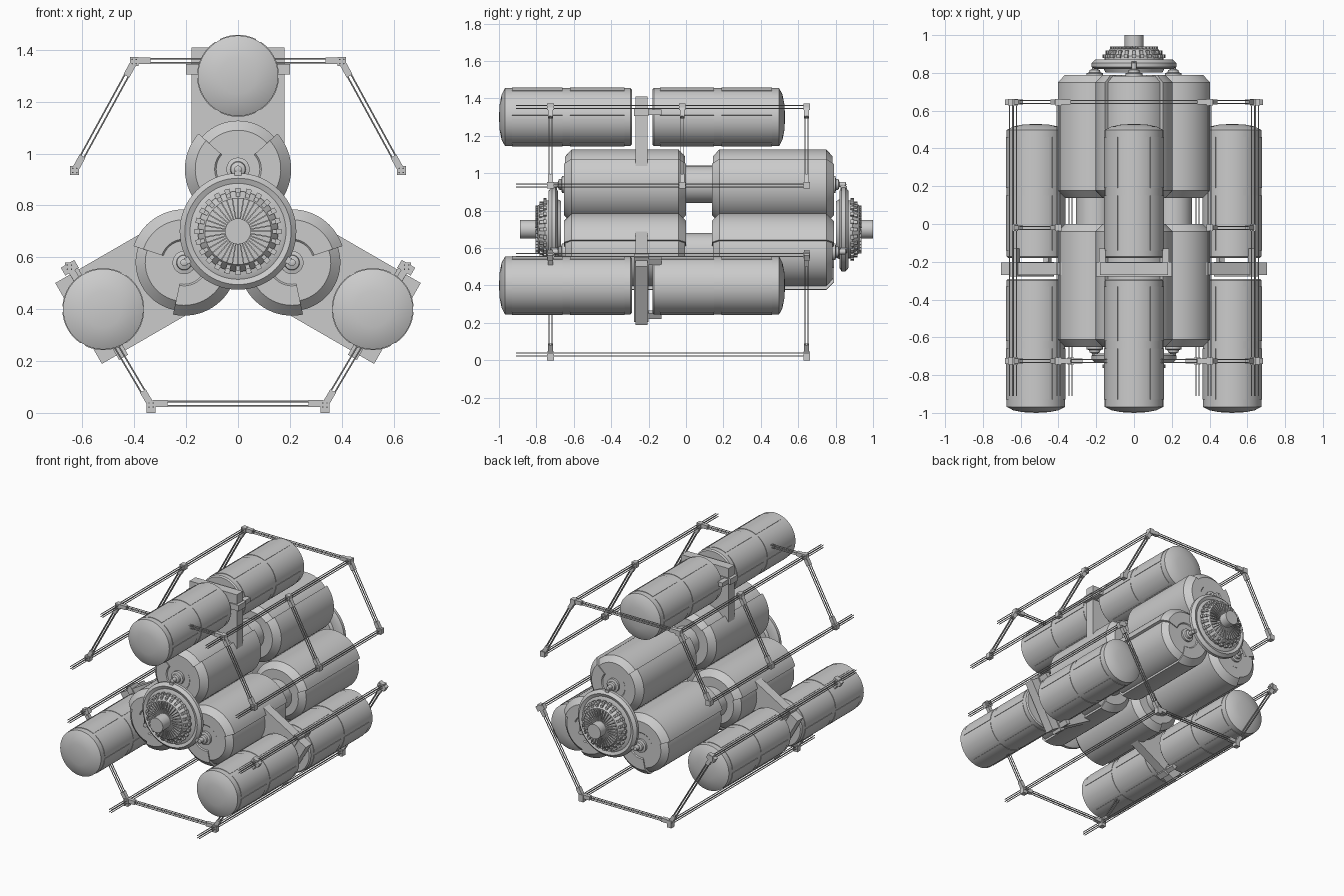
import bpy, bmesh
from math import pi, sin, cos, radians
from mathutils import Matrix, Vector

if "Cube" in bpy.data.objects:
    bpy.data.objects.remove(bpy.data.objects["Cube"])

CZ = 0.70                       # height of the central axis (runs along y)
ARMS = [0, 2 * pi / 3, -2 * pi / 3]


def place(angle, radius=0.0):
    """Frame on the central axis, turned about y and pushed outward."""
    return (Matrix.Translation((0, 0, CZ)) @ Matrix.Rotation(angle, 4, 'Y')
            @ Matrix.Translation((0, 0, radius)))


def finish(name, bm, smooth=True):
    bmesh.ops.remove_doubles(bm, verts=bm.verts, dist=1e-5)
    bmesh.ops.recalc_face_normals(bm, faces=bm.faces)
    me = bpy.data.meshes.new(name)
    bm.to_mesh(me)
    bm.free()
    ob = bpy.data.objects.new(name, me)
    bpy.context.collection.objects.link(ob)
    if smooth:
        bpy.ops.object.select_all(action='DESELECT')
        ob.select_set(True)
        bpy.context.view_layer.objects.active = ob
        bpy.ops.object.shade_smooth_by_angle(angle=radians(32))
    return ob


def lathe(bm, prof, mat, a0=0.0, a1=2 * pi, n=48):
    """Revolve (radius, y) points about y; a partial sweep is a closed capped sector."""
    full = a1 - a0 > 2 * pi - 1e-4
    rings = []
    for i in range(n if full else n + 1):
        a = a0 + (a1 - a0) * i / n
        rings.append([bm.verts.new(mat @ Vector((r * sin(a), y, r * cos(a)))) for r, y in prof])
    m = len(prof)
    for i in range(n):
        A, B = rings[i], rings[(i + 1) % len(rings)]
        for j in range(m - 1 if full else m):
            k = (j + 1) % m
            loop = [A[j], A[k]]
            if prof[k][0] > 0:
                loop.append(B[k])
            if prof[j][0] > 0:
                loop.append(B[j])
            if len(loop) > 2:
                bm.faces.new(loop)
    if not full:
        bm.faces.new(rings[0])
        bm.faces.new(rings[-1])


def box(bm, lo, hi, mat=Matrix()):
    lo, hi = Vector(lo), Vector(hi)
    size = Matrix.Diagonal((*(hi - lo), 1))
    bmesh.ops.create_cube(bm, size=1, matrix=mat @ Matrix.Translation((lo + hi) / 2) @ size)


def axis_frame(p, q):
    d = q - p
    return Matrix.Translation((p + q) / 2) @ d.to_track_quat('Z', 'Y').to_matrix().to_4x4()


def rod(bm, p, q, r, n=8):
    p, q = Vector(p), Vector(q)
    bmesh.ops.create_cone(bm, cap_ends=True, segments=n, radius1=r, radius2=r,
                          depth=(q - p).length, matrix=axis_frame(p, q))


def truss(bm, p, q, clamps=True):
    """Four thin parallel rods with a clamp block at each end."""
    p, q = Vector(p), Vector(q)
    f = axis_frame(p, q)
    h = (q - p).length / 2
    for sx in (-1, 1):
        for sy in (-1, 1):
            rod(bm, f @ Vector((sx * .008, sy * .008, -h)), f @ Vector((sx * .008, sy * .008, h)), .003, 6)
    if clamps:
        for s in (-1, 1):
            c = s * (h - .035)
            box(bm, (-.013, -.013, c - .028), (.013, .013, c + .028), f)


# Outer tanks: domed outer end, plain end at the bracket, raised skin panels
for a in ARMS:
    m = place(a, 0.60)
    for label, y0, y1, s in (("front", -1.0, -0.29, 1), ("rear", 0.53, -0.18, -1)):
        bm = bmesh.new()
        lathe(bm, [(0, y0), (.07, y0 + s * .004), (.12, y0 + s * .014), (.155, y0 + s * .032),
                   (.155, y1 - s * .008), (.147, y1), (0, y1)], m, n=64)
        finish(f"outer_tank_{label}", bm)
        bm = bmesh.new()
        for ya, yb in ((.07, .34), (.38, .67)):
            for i in range(6):
                c = i * pi / 3
                prof = [(.150, y0 + s * ya), (.158, y0 + s * ya), (.158, y0 + s * yb), (.150, y0 + s * yb)]
                lathe(bm, prof, m, c - .46, c + .46, 10)
        finish(f"outer_tank_panels_{label}", bm)

# Inner tanks: chamfered body, thicker shell open on the outward side, joining neck
for a in ARMS:
    m = place(a, 0.24)
    for label, y0, y1 in (("front", -.652, 0.0), ("rear", .138, .79)):
        bm = bmesh.new()
        lathe(bm, [(0, y0 + .006), (.15, y0 + .006), (.187, y0 + .04),
                   (.187, y1 - .04), (.15, y1 - .006), (0, y1 - .006)], m, n=64)
        finish(f"inner_tank_{label}", bm)
        bm = bmesh.new()
        lathe(bm, [(.08, y0 + .01), (.09, y0), (.165, y0), (.205, y0 + .04),
                   (.205, y1 - .04), (.165, y1), (.09, y1), (.08, y1 - .01)],
              m, radians(48), radians(312), 48)
        finish(f"inner_tank_shell_{label}", bm)
    bm = bmesh.new()
    lathe(bm, [(0, -.02), (.1, -.02), (.1, .16), (0, .16)], m)
    finish("inner_tank_neck", bm)

# End hubs: collar ring, finned dome, vaned face and nozzle pipe
for label, base, s, tip in (("front", -.655, -1, .233), ("rear", .79, 1, .21)):
    m = place(0) @ Matrix.Translation((0, base, 0)) @ Matrix.Diagonal((1, s, 1, 1))
    bm = bmesh.new()
    lathe(bm, [(0, .012), (.15, .012), (.16, .03), (.205, .03), (.225, .042), (.225, .062),
               (.205, .08), (.185, .072), (.165, .08), (0, .08)], m, n=64)
    finish(f"hub_collar_{label}", bm)
    bm = bmesh.new()
    lathe(bm, [(.155, .07), (.155, .10), (.128, .136), (.06, .142), (0, .142)], m, n=64)
    finish(f"hub_dome_{label}", bm)
    bm = bmesh.new()
    lathe(bm, [(0, .13), (.05, .13), (.05, tip), (0, tip)], m, n=32)
    finish(f"hub_nozzle_{label}", bm)
    bm = bmesh.new()
    for i in range(36):
        r = m @ Matrix.Rotation(i * pi / 18, 4, 'Y')
        box(bm, (-.0025, .13, .045), (.0025, .149, .128), r)
    for i in range(24):
        r = m @ Matrix.Rotation(i * pi / 12, 4, 'Y')
        box(bm, (-.01, .09, .13), (.01, .108, .168), r)
        box(bm, (-.008, .105, .115), (.008, .128, .15), r)
    finish(f"hub_vanes_{label}", bm, False)

    # Feed pipes from each inner tank end into the hub collar
    bm = bmesh.new()
    for a in ARMS:
        f = place(a) @ Matrix.Translation((0, base, 0)) @ Matrix.Diagonal((1, s, 1, 1))
        off = f @ Matrix.Translation((0, 0, .24))
        lathe(bm, [(0, -.01), (.045, -.01), (.045, .008), (.03, .012), (.028, .025),
                   (.014, .03), (.014, .062), (0, .068)], off, n=20)
        rod(bm, f @ Vector((0, .052, .245)), f @ Vector((0, .052, .18)), .013, 16)
        box(bm, (-.013, .035, .2), (.013, .07, .232), f)
    finish(f"feed_pipes_{label}", bm)

# Brackets holding each outer tank pair to the inner tank
for a in ARMS:
    f = place(a)
    bm = bmesh.new()
    box(bm, (-.18, -.27, .24), (.18, -.205, .71), f)
    finish("bracket_plate", bm, False)
    bm = bmesh.new()
    box(bm, (-.2, -.278, .605), (.2, -.2, .645), f)
    for s in (-1, 1):
        x = sorted((s * .15, s * .185))
        box(bm, (x[0], -.21, .61), (x[1], -.13, .64), f)
    finish("bracket_clamp", bm, False)

# Outer cage: lengthwise rods at eight nodes, cross links in the y planes
NODES = [(.40, 1.355), (.63, .935), (.65, .562), (.335, .03)]
Y_BACK, Y_MID, Y_FRONT = .645, -.02, -.725
bm = bmesh.new()
for s in (-1, 1):
    for x, z in NODES:
        truss(bm, (s * x, -.91, z), (s * x, .65, z), False)
finish("cage_long_rods", bm, False)

bm = bmesh.new()
for y in (Y_FRONT, Y_MID, Y_BACK):
    for s in (-1, 1):
        pts = [Vector((s * x, y, z)) for x, z in NODES]
        truss(bm, pts[0], pts[1])
        if y != Y_MID:
            truss(bm, pts[2], pts[3])
    if y != Y_MID:
        for x, z in ((.40, 1.358), (.335, .036)):
            truss(bm, (-x, y, z), (x, y, z))
finish("cage_cross_links", bm, False)

# Corner joints of the cage
bm = bmesh.new()
for y in (Y_FRONT, Y_MID, Y_BACK):
    for x, z in NODES[:2] if y == Y_MID else NODES:
        for s in (-1, 1):
            h = .03 if z < .1 else .018
            box(bm, (s * x - .017, y - .018, z - h), (s * x + .017, y + .018, z + .018))
            if z == .562:
                tilt = Matrix.Translation((s * x, y, z)) @ Matrix.Rotation(s * radians(30), 4, 'Y')
                box(bm, (-.03, -.015, -.02), (.03, .015, .015), tilt)
finish("cage_joints", bm, False)
